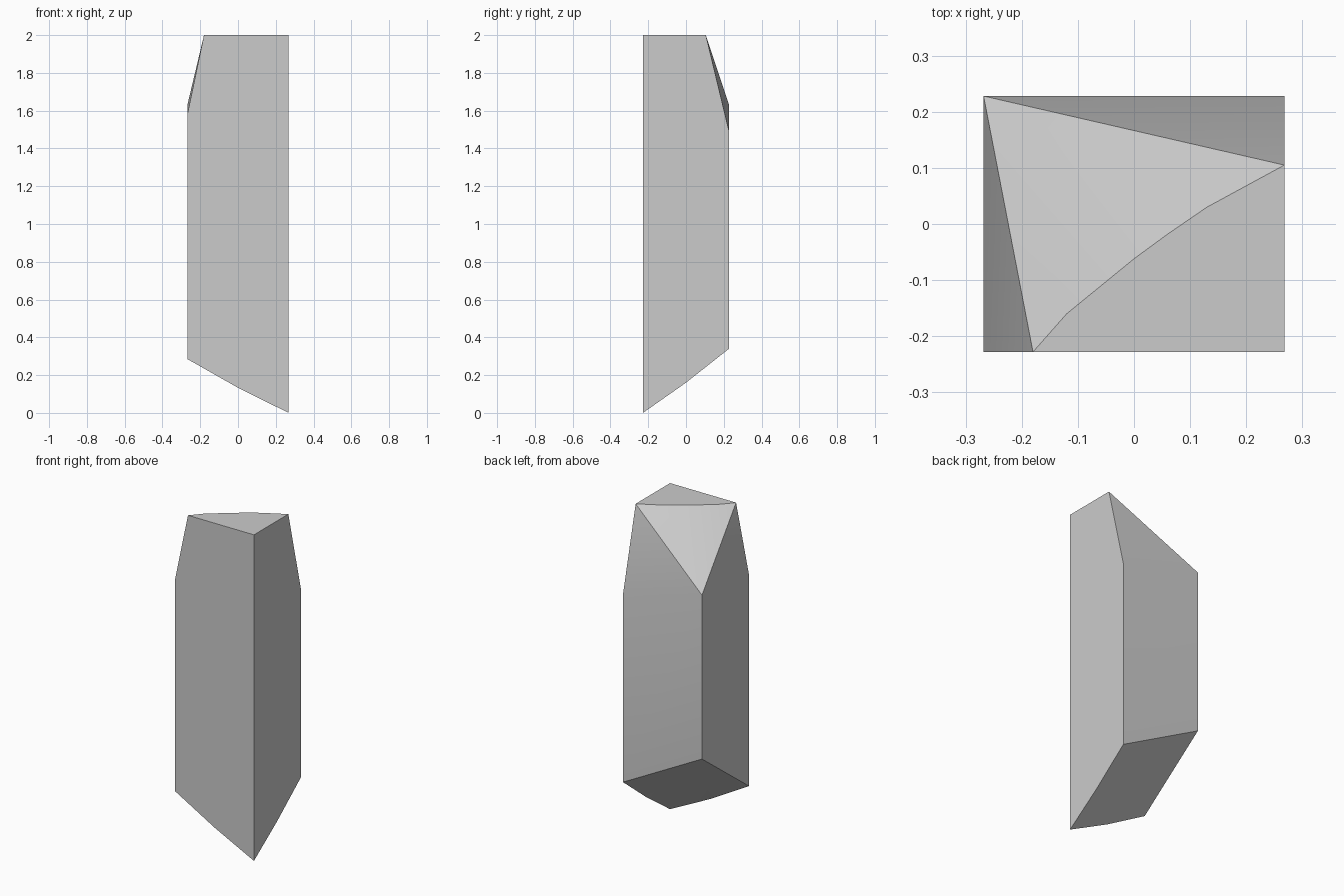
import bpy
import bmesh
from math import radians

cube = bpy.data.objects.get("Cube")
if cube:
    bpy.data.objects.remove(cube, do_unlink=True)

X, Y, TOP = 0.268, 0.228, 2.0

# Single grey stone colour
grey = bpy.data.materials.new("stone_grey")
grey.use_nodes = True
colour = (0.6, 0.6, 0.6, 1.0)
grey.diffuse_color = colour
grey.node_tree.nodes["Principled BSDF"].inputs["Base Color"].default_value = colour

bm = bmesh.new()


def point(x, y, z):
    return bm.verts.new((x, y, z))


# Slanted base: one low corner, bowed lower edges
low_tip = point(X, -Y, 0)
low_side = point(X, 0, 0.16)
low_back = point(X, Y, 0.34)
low_high = point(-X, Y, 0.625)
low_left = point(-X, -Y, 0.285)
low_front = point(0, -Y, 0.133)

# Shoulders where the walls start to lean in
back_shoulder = point(X, Y, 1.49)
peak_shoulder = point(-X, Y, 1.63)
left_shoulder = point(-X, -Y, 1.58)

# Flat top: one corner and a bowed long edge
top_tip = point(X, -Y, TOP)
bow = [point(x, y, TOP) for x, y in (
    (X, 0.105), (0.13, 0.03), (0.06, -0.018),
    (0, -0.062), (-0.12, -0.16), (-0.18, -Y))]

faces = [
    # Front and side walls
    [low_tip, top_tip, bow[-1], left_shoulder, low_left, low_front],
    [low_tip, low_side, low_back, back_shoulder, bow[0], top_tip],
    # Back and left walls with their leaning upper facets
    [low_back, low_high, peak_shoulder, back_shoulder],
    [back_shoulder, peak_shoulder, bow[0]],
    [low_high, low_left, left_shoulder, peak_shoulder],
    [peak_shoulder, left_shoulder, bow[-1]],
    # Flat top
    [top_tip] + bow,
]
# Sloped facet and slanted base, each fanned from the high corner
faces += [[peak_shoulder, a, b] for a, b in zip(bow, bow[1:])]
base = [low_left, low_front, low_tip, low_side, low_back]
faces += [[low_high, a, b] for a, b in zip(base, base[1:])]

for f in faces:
    bm.faces.new(f)
bmesh.ops.recalc_face_normals(bm, faces=bm.faces[:])

mesh = bpy.data.meshes.new("cut_stone_pillar")
bm.to_mesh(mesh)
bm.free()
mesh.materials.append(grey)
pillar = bpy.data.objects.new("cut_stone_pillar", mesh)
bpy.context.collection.objects.link(pillar)

# Soft shading across the gentle bends, crisp main edges
bpy.ops.object.select_all(action='DESELECT')
pillar.select_set(True)
bpy.context.view_layer.objects.active = pillar
bpy.ops.object.shade_smooth_by_angle(angle=radians(30))
